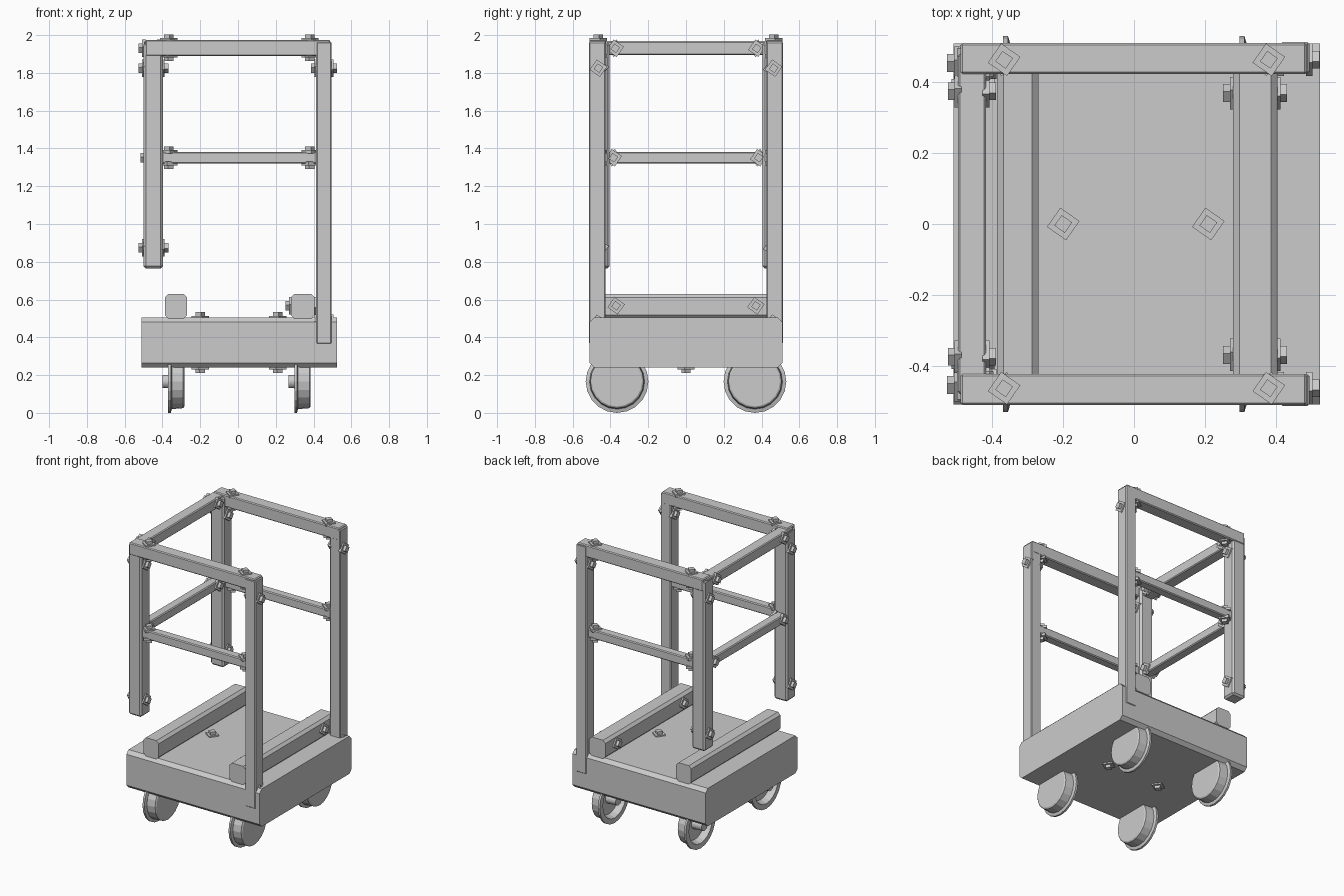
import bpy, bmesh, math
from mathutils import Matrix, Vector

if "Cube" in bpy.data.objects:
    bpy.data.objects.remove(bpy.data.objects["Cube"])


def finish(name, bm):
    bmesh.ops.recalc_face_normals(bm, faces=bm.faces)
    me = bpy.data.meshes.new(name)
    bm.to_mesh(me)
    bm.free()
    ob = bpy.data.objects.new(name, me)
    bpy.context.collection.objects.link(ob)
    return ob


def box(name, x, y, z, bevel=0.006, axis=None):
    """Box from (min, max) spans; bevel only the edges along axis if given."""
    bm = bmesh.new()
    spans = (x, y, z)
    size = [b - a for a, b in spans]
    mid = [(a + b) / 2 for a, b in spans]
    bmesh.ops.create_cube(bm, size=1, matrix=Matrix.Translation(mid) @ Matrix.Diagonal((*size, 1)))
    edges = [e for e in bm.edges if axis is None
             or abs((e.verts[0].co - e.verts[1].co)[axis]) > 1e-5]
    bmesh.ops.bevel(bm, geom=edges, offset=bevel, segments=1, affect='EDGES', profile=0.5)
    return finish(name, bm)


def bolt(bm, pos, normal):
    """Square washer and square head, turned like a diamond."""
    rot = Vector(normal).to_track_quat('Z', 'Y').to_matrix().to_4x4()
    base = Matrix.Translation(pos) @ rot @ Matrix.Rotation(math.radians(55), 4, 'Z')
    for side, lo, hi in ((0.066, -0.01, 0.009), (0.036, 0.0, 0.028)):
        m = base @ Matrix.Translation((0, 0, (lo + hi) / 2)) @ Matrix.Diagonal((side, side, hi - lo, 1))
        bmesh.ops.create_cube(bm, size=1, matrix=m)


def wheel(name, x, y, z=0.166, sides=20):
    """Flanged wheel turned around the x axis, dished on the -x side."""
    profile = [(-0.03, 0), (-0.03, 0.034), (0.045, 0.038), (0.045, 0.115), (0, 0.13),
               (0, 0.166), (0.014, 0.166), (0.02, 0.146), (0.08, 0.141), (0.086, 0.132), (0.086, 0)]
    bm = bmesh.new()
    vs = [bm.verts.new((x + a, y, z + r)) for a, r in profile]
    es = [bm.edges.new(p) for p in zip(vs, vs[1:])]
    bmesh.ops.spin(bm, geom=vs + es, cent=(x, y, z), axis=(1, 0, 0),
                   angle=math.tau, steps=sides, use_merge=True)
    bmesh.ops.remove_doubles(bm, verts=bm.verts, dist=1e-5)
    return finish(name, bm)


# deck and the two cross beams lying on it
box("deck", (-0.51, 0.525), (-0.51, 0.51), (0.24, 0.505), 0.024, axis=0)
box("left_deck_beam", (-0.387, -0.27), (-0.495, 0.495), (0.5, 0.63), 0.018, axis=1)
box("right_deck_beam", (0.28, 0.405), (-0.495, 0.495), (0.5, 0.63), 0.018, axis=1)

bolts = bmesh.new()
X, Z = Vector((1, 0, 0)), Vector((0, 0, 1))

for side, s in (("front", -1), ("back", 1)):
    def ys(a, b):
        return tuple(sorted((s * a, s * b)))

    # posts: the left pair hangs from the rails, the right pair stands in the deck
    box(side + "_left_post", (-0.5, -0.397), ys(0.405, 0.508), (0.765, 1.96), 0.012)
    box(side + "_right_post", (0.414, 0.496), ys(0.425, 0.514), (0.365, 1.965))
    # side rails
    box(side + "_top_rail", (-0.49, 0.488), ys(0.424, 0.512), (1.89, 1.975))
    box(side + "_middle_rail", (-0.42, 0.43), ys(0.43, 0.493), (1.32, 1.382))
    # wheels
    wheel(side + "_left_wheel", -0.37, s * 0.365)
    wheel(side + "_right_wheel", 0.298, s * 0.365)

    # bolts through the rails
    for x in (-0.367, 0.381):
        for z, n in ((1.975, Z), (1.89, -Z), (1.382, Z), (1.32, -Z)):
            bolt(bolts, (x, s * 0.464, z), n)
    # bolts through posts, left rails and right deck beam
    for x0, x1, y, z in ((-0.5, -0.397, 0.455, 1.825), (-0.5, -0.397, 0.455, 0.875),
                         (0.414, 0.496, 0.464, 1.825), (0.414, 0.496, 0.464, 0.475),
                         (-0.498, -0.418, 0.375, 1.93), (-0.487, -0.422, 0.385, 1.351),
                         (0.28, 0.405, 0.37, 0.567)):
        bolt(bolts, (x0, s * y, z), -X)
        bolt(bolts, (x1, s * y, z), X)

# rails across the left end
box("left_top_rail", (-0.498, -0.418), (-0.48, 0.48), (1.895, 1.968))
box("left_middle_rail", (-0.487, -0.422), (-0.45, 0.45), (1.32, 1.382))

# bolts through the deck
for x in (-0.2, 0.21):
    bolt(bolts, (x, 0, 0.505), Z)
    bolt(bolts, (x, 0, 0.24), -Z)
finish("bolts", bolts)
